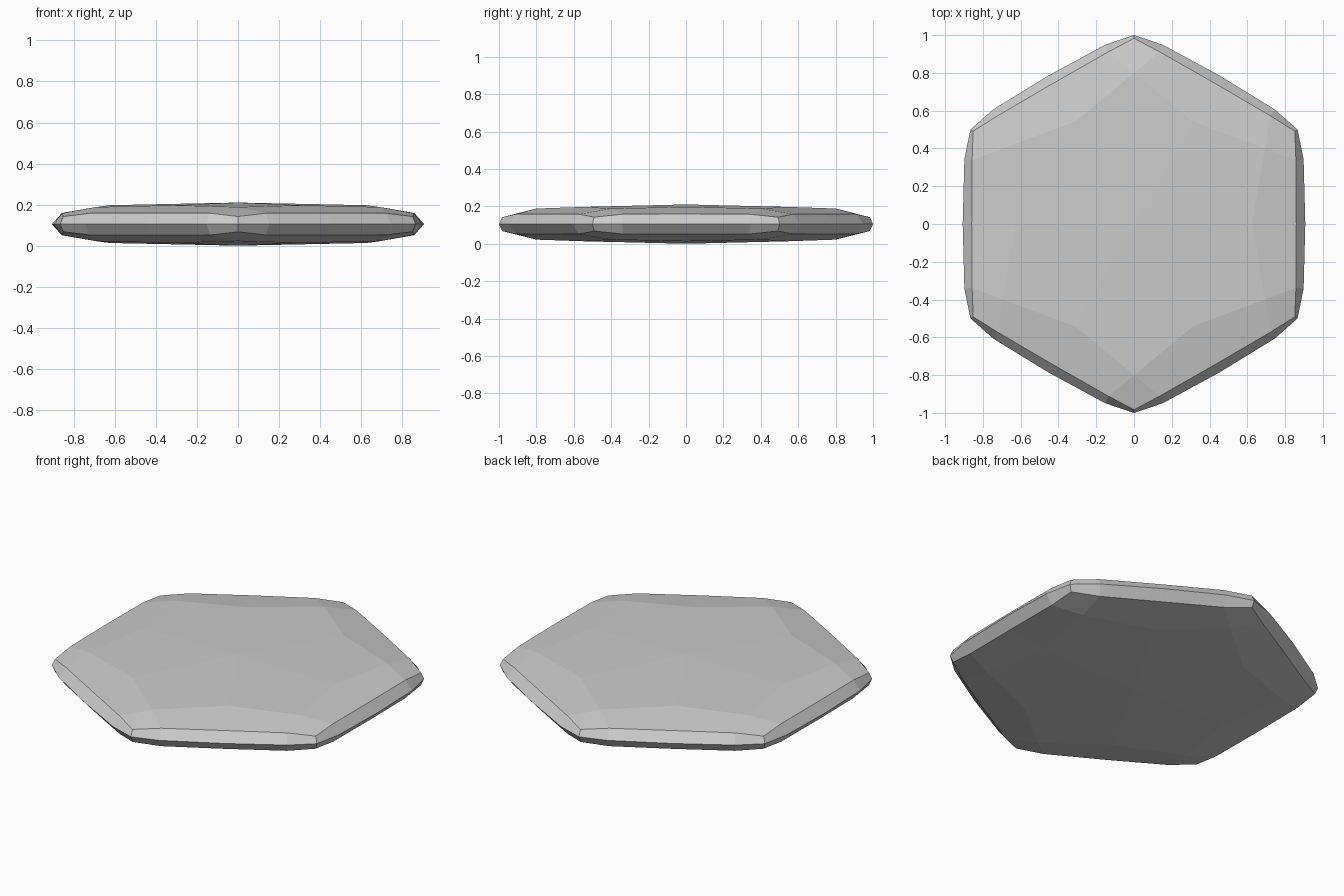
import bpy, bmesh
from math import sin, cos, pi
from mathutils import Vector

if "Cube" in bpy.data.objects:
    bpy.data.objects.remove(bpy.data.objects["Cube"])

MID, HALF = 0.105, 0.105      # equator height and half thickness


def build_stone():
    bm = bmesh.new()

    def sector_point(i, radial, across, z):
        # point given relative to the middle of hexagon side i
        a = i * pi / 3
        return bm.verts.new(Vector((radial * cos(a) - across * sin(a),
                                    radial * sin(a) + across * cos(a), z)))

    def ring(side_r, near_r, near_w, corner_r, z_side, z_near, z_corner):
        # four points per side: before corner, middle, after, corner
        pts = []
        for i in range(6):
            pts.append(sector_point(i, near_r, -near_w, z_near))
            pts.append(sector_point(i, side_r, 0, z_side))
            pts.append(sector_point(i, near_r, near_w, z_near))
            pts.append(sector_point(i, corner_r * cos(pi / 6), corner_r / 2, z_corner))
        return pts

    equator = ring(0.907, 0.898, 0.342, 1.0, MID, MID, MID)

    # domed upper and lower halves
    for s in (1, -1):
        rim = ring(0.859, 0.857, 0.338, 0.983,
                   MID + s * 0.054, MID + s * 0.053, MID + s * 0.037)
        centre = bm.verts.new((0, 0, MID + s * HALF))
        sides = [sector_point(i, 0.625, 0, MID + s * 0.092) for i in range(6)]
        corners = [sector_point(i, 0.8 * cos(pi / 6), 0.4, MID + s * 0.083)
                   for i in range(6)]
        for k in range(24):       # slanted edge band
            n = (k + 1) % 24
            bm.faces.new((equator[k], equator[n], rim[n], rim[k]))
        for i in range(6):        # dome facets
            j, k = (i + 1) % 6, 4 * i
            bm.faces.new((centre, sides[i], corners[i], sides[j]))
            bm.faces.new((sides[i], rim[k + 1], rim[k + 2], corners[i]))
            bm.faces.new((corners[i - 1], rim[k], rim[k + 1], sides[i]))
            bm.faces.new((corners[i], rim[k + 2], rim[k + 3], rim[(k + 4) % 24]))

    bmesh.ops.recalc_face_normals(bm, faces=bm.faces)
    mesh = bpy.data.meshes.new("hexagonal_stone")
    bm.to_mesh(mesh)
    bm.free()
    obj = bpy.data.objects.new("hexagonal_stone", mesh)
    bpy.context.collection.objects.link(obj)


build_stone()
